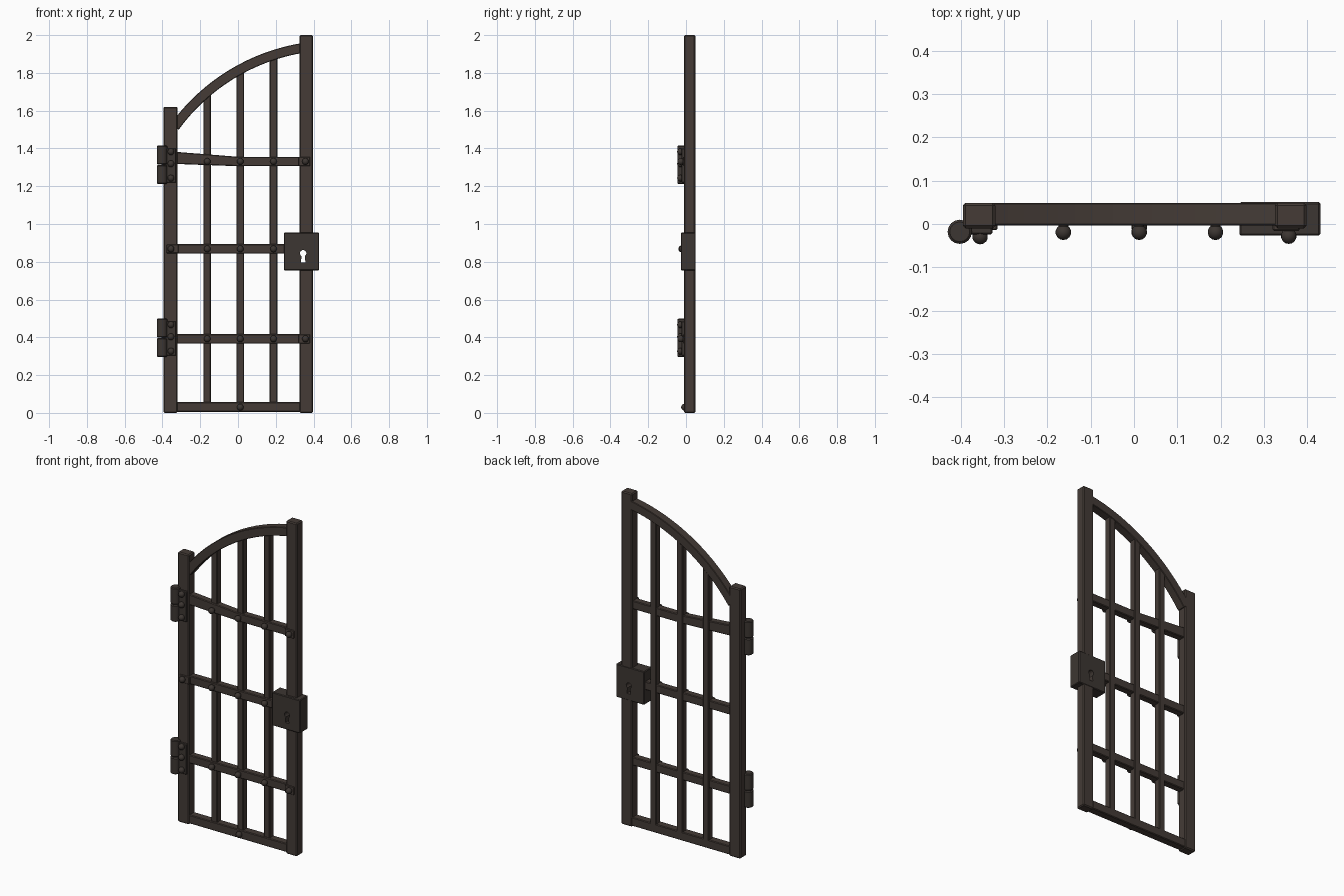
import bpy, bmesh, math
from mathutils import Matrix, Vector

cube = bpy.data.objects.get("Cube")
if cube:
    bpy.data.objects.remove(cube, do_unlink=True)


def make_material(name, rgb):
    mat = bpy.data.materials.new(name)
    mat.use_nodes = True
    mat.diffuse_color = (*rgb, 1)
    mat.node_tree.nodes["Principled BSDF"].inputs["Base Color"].default_value = (*rgb, 1)
    return mat


iron = make_material("brown iron", (0.058, 0.044, 0.037))
dark_iron = make_material("dark iron", (0.046, 0.037, 0.032))


def finish(name, bm, mat, bevel=0.0, smooth=False):
    bmesh.ops.recalc_face_normals(bm, faces=bm.faces)
    mesh = bpy.data.meshes.new(name)
    bm.to_mesh(mesh)
    bm.free()
    mesh.materials.append(mat)
    ob = bpy.data.objects.new(name, mesh)
    bpy.context.collection.objects.link(ob)
    bpy.ops.object.select_all(action='DESELECT')
    ob.select_set(True)
    bpy.context.view_layer.objects.active = ob
    if bevel:
        mod = ob.modifiers.new("worn edges", 'BEVEL')
        mod.width = bevel
        mod.segments = 1
        bpy.ops.object.modifier_apply(modifier=mod.name)
    if smooth:
        bpy.ops.object.shade_smooth_by_angle(angle=math.radians(40))
    return ob


def prism(name, outline, y0, y1, mat, bevel=0.004):
    """Extrude an x-z outline from y0 to y1."""
    bm = bmesh.new()
    face = bm.faces.new([bm.verts.new((x, y0, z)) for x, z in outline])
    new = bmesh.ops.extrude_face_region(bm, geom=[face])["geom"]
    bmesh.ops.translate(bm, vec=(0, y1 - y0, 0),
                        verts=[v for v in new if isinstance(v, bmesh.types.BMVert)])
    return finish(name, bm, mat, bevel)


def box(name, x0, x1, y0, y1, z0, z1, mat, bevel=0.004):
    return prism(name, [(x0, z0), (x1, z0), (x1, z1), (x0, z1)], y0, y1, mat, bevel)


def rivet(x, y, z):
    """Round head on a short shank."""
    bm = bmesh.new()
    bmesh.ops.create_uvsphere(bm, u_segments=14, v_segments=8, radius=0.018,
                              matrix=Matrix.Translation((x, y, z)))
    bmesh.ops.create_cone(bm, cap_ends=True, segments=10, radius1=0.012, radius2=0.012, depth=0.03,
                          matrix=Matrix.Translation((x, y + 0.015, z)) @ Matrix.Rotation(math.pi / 2, 4, 'X'))
    finish("rivet", bm, dark_iron, smooth=True)


# Posts
box("hinge_post", -0.395, -0.32, -0.01, 0.049, 0, 1.62, iron, 0.006)
lock_post = box("lock_post", 0.325, 0.398, -0.01, 0.049, 0, 2.0, iron, 0.006)

# Arched top rail
AX, AZ, AR = 0.511, 0.90, 1.0458
angles = [math.radians(144 - 45 * i / 16) for i in range(17)]
outline = [(AX + (AR + 0.026) * math.cos(t), AZ + (AR + 0.026) * math.sin(t)) for t in angles]
outline += [(AX + (AR - 0.026) * math.cos(t), AZ + (AR - 0.026) * math.sin(t)) for t in reversed(angles)]
prism("arched_rail", outline, -0.003, 0.049, iron, 0.003)

# Upright bars, reaching into the arch
BARS = (-0.163, 0.012, 0.188)
for x in BARS:
    top = AZ + math.sqrt(AR ** 2 - (x - AX) ** 2)
    box("upright_bar", x - 0.02, x + 0.02, 0.004, 0.045, 0.03, top, iron)

# Cross rails; the upper one is bent up at the hinge side
prism("upper_rail", [(-0.33, 1.318), (0, 1.306), (0.33, 1.306), (0.33, 1.356),
                     (0, 1.356), (-0.33, 1.382)], -0.003, 0.04, iron)
box("middle_rail", -0.33, 0.26, -0.003, 0.04, 0.843, 0.893, iron)
box("lower_rail", -0.33, 0.33, -0.003, 0.04, 0.367, 0.417, iron)
box("bottom_rail", -0.33, 0.33, -0.003, 0.045, 0.005, 0.057, iron)
for z in (1.331, 0.392):
    box("rail_tab", 0.32, 0.382, -0.016, 0, z - 0.024, z + 0.024, iron, 0.003)
box("rail_tab", -0.378, -0.315, -0.014, 0, 0.845, 0.891, iron, 0.003)

# Rivets on the crossings
for z in (1.331, 0.868, 0.392):
    for x in BARS:
        rivet(x, -0.019, z)
    if z != 0.868:
        rivet(0.357, -0.028, z)
rivet(-0.355, -0.023, 0.868)
rivet(0.012, -0.008, 0.03)

# Hinges: leaf, split knuckle and rivets
for z in (1.313, 0.397):
    box("hinge_leaf", -0.405, -0.327, -0.024, -0.004, z - 0.093, z + 0.088, dark_iron, 0.003)
    for side in (-1, 1):
        bm = bmesh.new()
        bmesh.ops.create_cone(bm, cap_ends=True, segments=16, radius1=0.028, radius2=0.028, depth=0.1,
                              matrix=Matrix.Translation((-0.402, -0.018, z + side * 0.0515)))
        finish("hinge_knuckle", bm, dark_iron, 0.005, True)
    for dz in (-0.07, 0.006, 0.07):
        rivet(-0.355, -0.029, z + dz)

# Lock case with a keyhole cut right through
lock = box("lock_case", 0.243, 0.43, -0.027, 0.0505, 0.755, 0.955, dark_iron, 0.004)
hole = [(0.345 + 0.017 * math.cos(t), 0.845 + 0.017 * math.sin(t))
        for t in (math.radians(-60 + 300 * i / 14) for i in range(15))]
hole += [(0.333, 0.796), (0.357, 0.796)]
cutter = prism("keyhole_cutter", hole, -0.1, 0.1, dark_iron, 0)
cutter.hide_render = True
for ob in (lock, lock_post):
    mod = ob.modifiers.new("keyhole", 'BOOLEAN')
    mod.operation = 'DIFFERENCE'
    mod.solver = 'EXACT'
    mod.object = cutter
    bpy.context.view_layer.objects.active = ob
    bpy.ops.object.modifier_apply(modifier=mod.name)
bpy.data.objects.remove(cutter, do_unlink=True)
